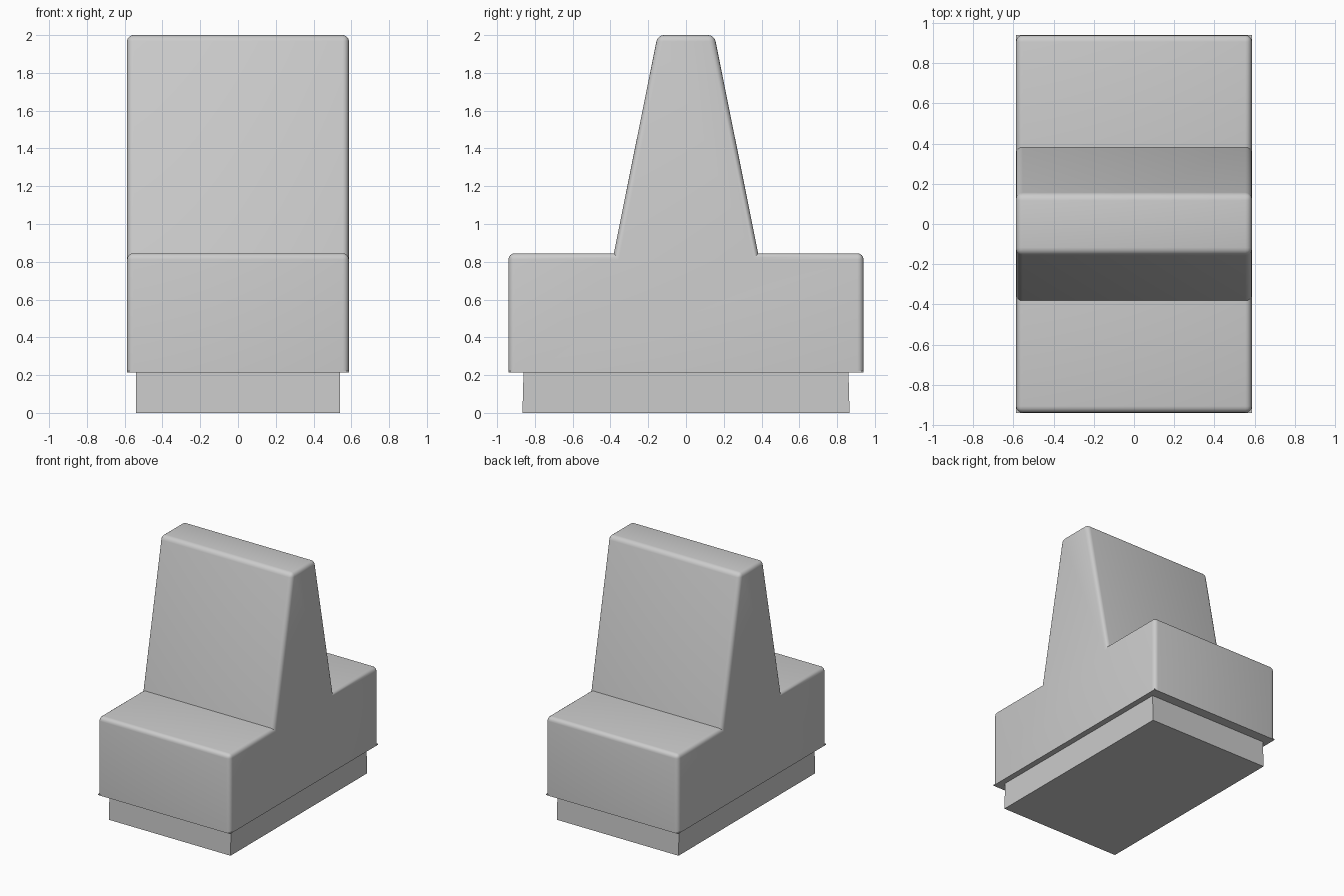
import bpy, bmesh

if "Cube" in bpy.data.objects:
    bpy.data.objects.remove(bpy.data.objects["Cube"])

HALF_X = 0.587
BOTTOM, SEAT, TOP = 0.22, 0.845, 2.0


def finish(bm, name, smooth=False):
    bmesh.ops.recalc_face_normals(bm, faces=bm.faces)
    mesh = bpy.data.meshes.new(name)
    bm.to_mesh(mesh)
    bm.free()
    obj = bpy.data.objects.new(name, mesh)
    bpy.context.collection.objects.link(obj)
    if smooth:
        bpy.ops.object.select_all(action='DESELECT')
        obj.select_set(True)
        bpy.context.view_layer.objects.active = obj
        bpy.ops.object.shade_smooth_by_angle(angle=0.7)
    return obj


def slab(name, hx, hy, z0, z1, flare=0.0):
    bm = bmesh.new()
    bmesh.ops.create_cube(bm, size=2)
    for v in bm.verts:
        low = v.co.z < 0
        grow = flare if low else 0
        v.co = (v.co.x * hx, v.co.y * (hy + grow), z0 if low else z1)
    return finish(bm, name)


# Double-sided bench: mirrored side profile extruded across the width
half = [(0.94, BOTTOM), (0.94, SEAT), (0.382, SEAT), (0.15, TOP)]
profile = half + [(-y, z) for y, z in reversed(half)]
bm = bmesh.new()
face = bm.faces.new([bm.verts.new((-HALF_X, y, z)) for y, z in profile])
ext = bmesh.ops.extrude_face_region(bm, geom=[face])
bmesh.ops.translate(bm, vec=(2 * HALF_X, 0, 0),
                    verts=[g for g in ext["geom"] if isinstance(g, bmesh.types.BMVert)])
bmesh.ops.recalc_face_normals(bm, faces=bm.faces)

# Round every outer edge except the underside and the seat creases
rounded = [e for e in bm.edges
           if e.is_convex and any(v.co.z > BOTTOM + 0.01 for v in e.verts)]
bmesh.ops.bevel(bm, geom=rounded, offset=0.033, offset_type='OFFSET',
                segments=4, profile=0.5, affect='EDGES', clamp_overlap=True)
finish(bm, "bench_body", smooth=True)

# Thin square-cornered lip under the upholstery
slab("bottom_lip", HALF_X, 0.94, BOTTOM - 0.005, BOTTOM + 0.002)

# Recessed plinth
slab("plinth", 0.54, 0.86, 0.0, BOTTOM, flare=0.006)
